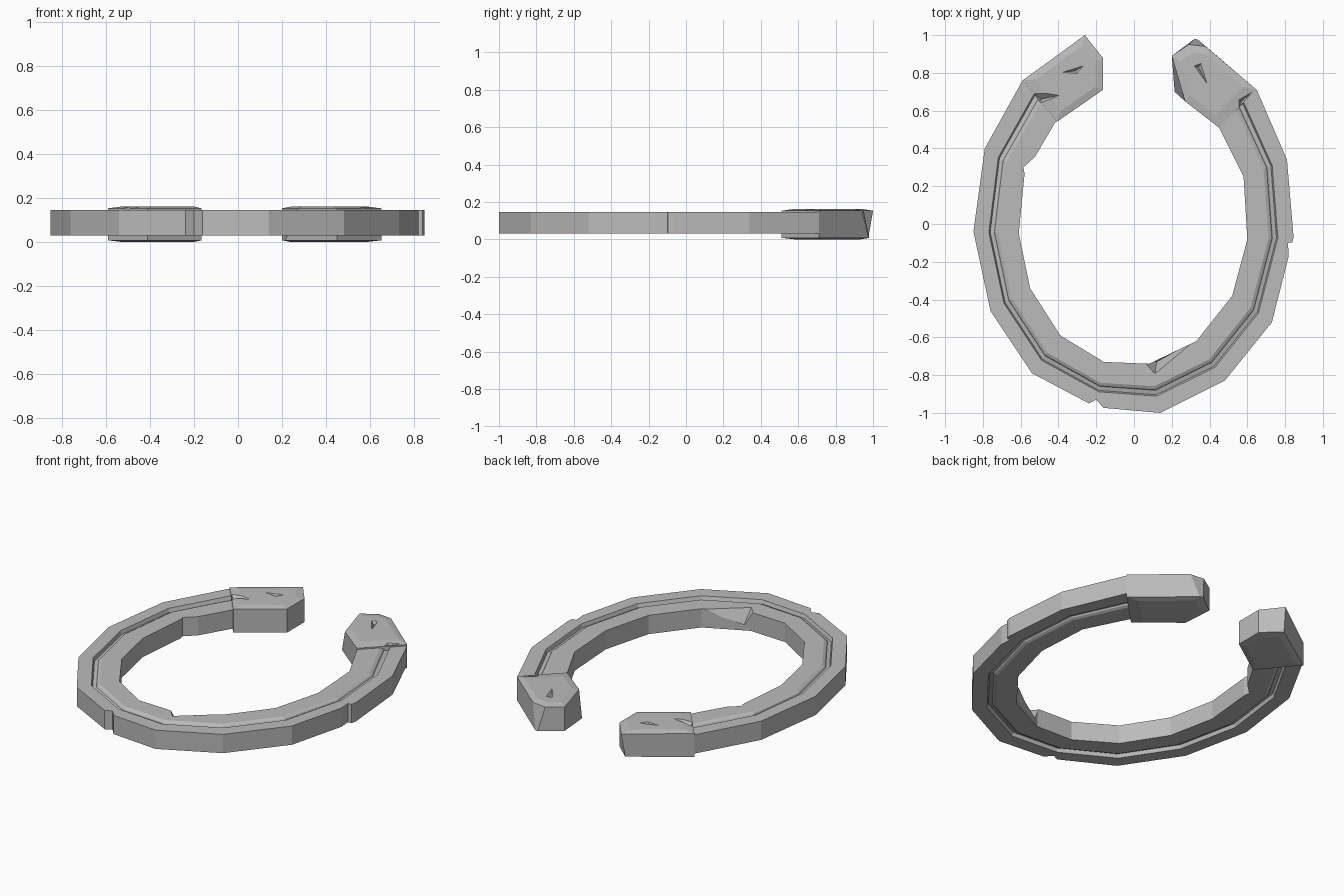
import bpy, bmesh
from mathutils import Vector

if "Cube" in bpy.data.objects:
    bpy.data.objects.remove(bpy.data.objects["Cube"], do_unlink=True)

stone = bpy.data.materials.new("plain grey metal")
stone.use_nodes = True
GREY = (0.5, 0.5, 0.5, 1)
stone.diffuse_color = GREY
stone.node_tree.nodes["Principled BSDF"].inputs["Base Color"].default_value = GREY


def finish(name, bm):
    bmesh.ops.recalc_face_normals(bm, faces=bm.faces)
    mesh = bpy.data.meshes.new(name)
    bm.to_mesh(mesh)
    bm.free()
    mesh.materials.append(stone)
    obj = bpy.data.objects.new(name, mesh)
    bpy.context.collection.objects.link(obj)
    return obj


def loft(name, loops):
    """Skin closed loops of equal length and cap both ends."""
    bm = bmesh.new()
    rows = [[bm.verts.new(p) for p in loop] for loop in loops]
    n = len(rows[0])
    for a, b in zip(rows, rows[1:]):
        for i in range(n):
            j = (i + 1) % n
            bm.faces.new((a[i], a[j], b[j], b[i]))
    bm.faces.new(rows[0])
    bm.faces.new(rows[-1])
    return finish(name, bm)


def prism(name, outline, z0, z1):
    return loft(name, [[(x, y, z) for x, y in outline] for z in (z0, z1)])


def dent(name, outline, tip, top, depth):
    """Inverted pyramid that leaves a small nick in a top face."""
    bm = bmesh.new()
    rim = [bm.verts.new((x, y, top + 0.01)) for x, y in outline]
    point = bm.verts.new((*tip, top - depth))
    bm.faces.new(rim)
    for i in range(len(rim)):
        bm.faces.new((rim[i], rim[(i + 1) % len(rim)], point))
    return finish(name, bm)


def carve(target, cutters):
    """Subtract each cutter, then throw it away."""
    bpy.context.view_layer.objects.active = target
    for cutter in cutters:
        cutter.hide_render = True
        mod = target.modifiers.new("nick", "BOOLEAN")
        mod.operation = "DIFFERENCE"
        mod.solver = "EXACT"
        mod.object = cutter
        bpy.ops.object.modifier_apply(modifier=mod.name)
        bpy.data.objects.remove(cutter, do_unlink=True)


# Open ring: outer and inner corner of every station
OUTER = [(-.59, .76), (-.79, .40), (-.85, -.04), (-.76, -.46), (-.54, -.79), (-.20, -.97),
         (.14, -1), (.48, -.83), (.73, -.52), (.845, -.07), (.81, .34), (.65, .71)]
INNER = [(-.41, .55), (-.58, .26), (-.61, -.05), (-.55, -.34), (-.39, -.59), (-.16, -.73),
         (.08, -.74), (.33, -.62), (.52, -.38), (.60, -.08), (.58, .25), (.45, .51)]
LOW, HIGH = 0.03, 0.145

# Section: fraction from outer to inner edge, and depth of the stepped groove
GROOVE = [(0, 0), (.34, 0), (.37, .022), (.46, .016), (.48, .008), (.54, 0), (1, 0)]
SECTION = [(f, HIGH - d) for f, d in GROOVE] + [(f, LOW + d) for f, d in reversed(GROOVE)]

stations = []
for o, i in zip(OUTER, INNER):
    o, i = Vector(o), Vector(i)
    stations.append([(*o.lerp(i, f), z) for f, z in SECTION])
ring = loft("ring_band", stations)

# Chips along the ring edges
carve(ring, [
    prism("front_chip", [(-.27, -1.0), (-.24, -.95), (-.20, -.93), (-.12, -1.02)], 0, .2),
    prism("side_chip", [(.90, -.09), (.815, -.10), (.82, -.18), (.80, -.30), (.90, -.2)], 0, .2),
    prism("inner_chip", [(-.52, .36), (-.585, .30), (-.575, .24), (-.5, .24)], 0, .2),
    dent("inner_edge_chip", [(.02, -.70), (.11, -.80), (.35, -.60)], (.12, -.73), HIGH, .09),
])


# Terminals: chunky blocks with a slightly crowned top and bottom
def terminal(name, top, bottom):
    def loop(outline, z, scale):
        c = sum((Vector(p) for p in outline), Vector((0, 0))) / len(outline)
        return [(*c.lerp(Vector(p), scale), z) for p in outline]
    return loft(name, [loop(bottom, 0, .75), loop(bottom, .008, 1),
                       loop(top, .153, 1), loop(top, .162, .75)])


right_block = terminal(
    "right_terminal",
    [(-.59, .76), (-.26, 1), (-.165, .88), (-.165, .71), (-.41, .54)],
    [(-.59, .76), (-.27, .975), (-.165, .88), (-.165, .71), (-.41, .54)])
left_block = terminal(
    "left_terminal",
    [(.65, .71), (.38, .94), (.29, .95), (.20, .89), (.27, .65), (.45, .51)],
    [(.65, .71), (.34, .975), (.32, .98), (.20, .89), (.215, .70), (.45, .51)])

# Nicks in the terminal tops
carve(right_block, [
    dent("nick", [(-.55, .71), (-.38, .685), (-.50, .63)], (-.49, .66), .158, .03),
    dent("nick", [(-.41, .80), (-.25, .85), (-.30, .79)], (-.31, .81), .162, .02),
])
carve(left_block, [
    dent("nick", [(.31, .84), (.36, .86), (.41, .70)], (.34, .83), .162, .02),
    dent("nick", [(.55, .66), (.65, .72), (.55, .60)], (.57, .65), .158, .03),
])
